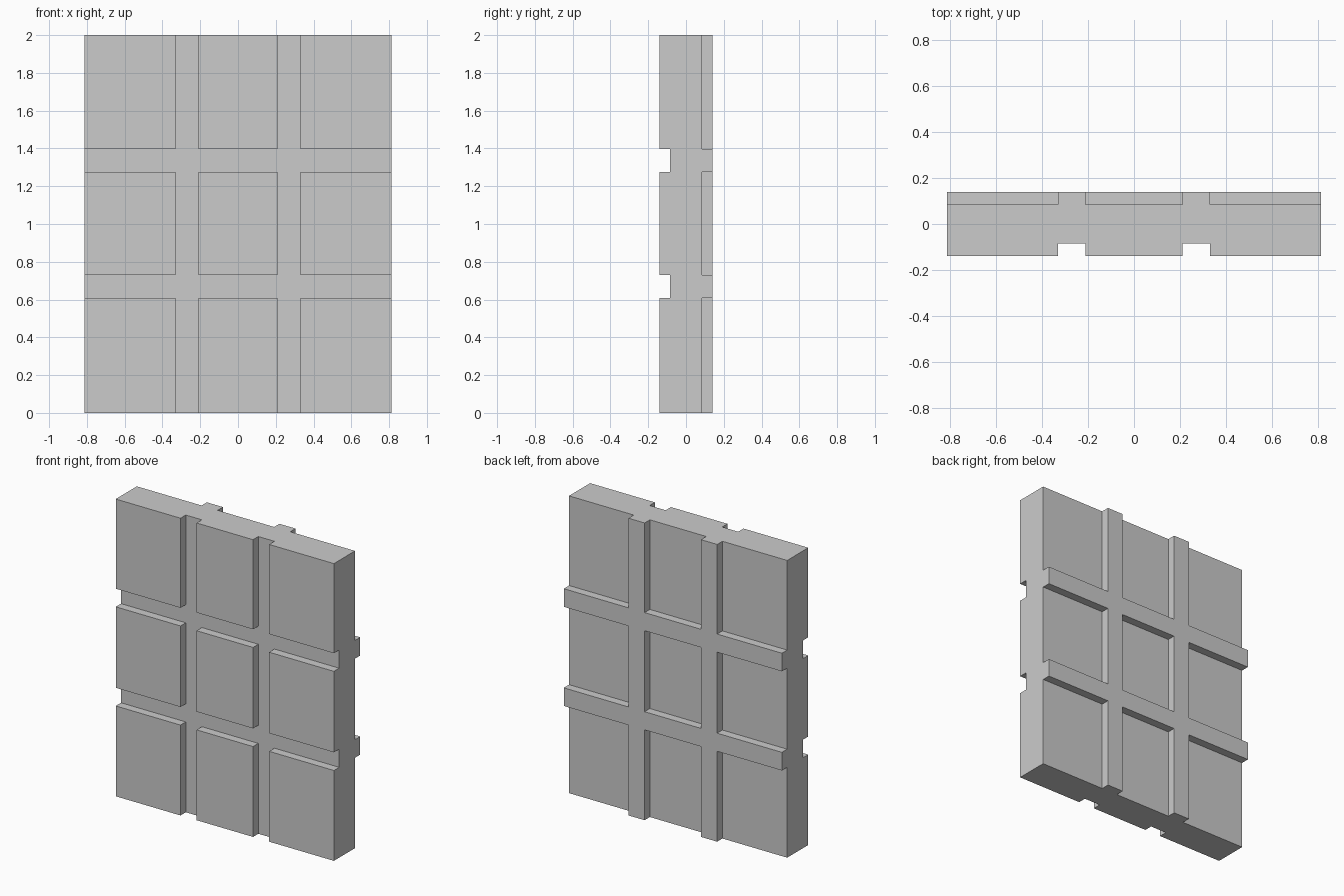
import bpy
import bmesh

if "Cube" in bpy.data.objects:
    bpy.data.objects.remove(bpy.data.objects["Cube"])

# Grid lines: odd columns/rows are the grooves (front) and ribs (back)
XS = [-0.812, -0.33, -0.21, 0.21, 0.33, 0.812]
ZS = [0, 0.608, 0.73, 1.275, 1.397, 2]
CORE, OUTER = 0.084, 0.14


def is_bar(face):
    """True when the face lies in a groove / rib strip."""
    c = face.calc_center_median()
    in_strip = lambda v, g: g[1] < v < g[2] or g[3] < v < g[4]
    return in_strip(c.x, XS) or in_strip(c.z, ZS)


bm = bmesh.new()

# Core slab: gridded sheet extruded to thickness
grid = [[bm.verts.new((x, -CORE, z)) for x in XS] for z in ZS]
front = [bm.faces.new((grid[j][i], grid[j][i + 1], grid[j + 1][i + 1], grid[j + 1][i]))
         for j in range(5) for i in range(5)]
ext = bmesh.ops.extrude_face_region(bm, geom=front)["geom"]
back = [g for g in ext if isinstance(g, bmesh.types.BMFace)]
bmesh.ops.translate(bm, verts=list({v for f in back for v in f.verts}), vec=(0, 2 * CORE, 0))

# Nine raised tiles on the front
front = [f for f in bm.faces if all(v.co.y < 0 for v in f.verts)]
tiles = bmesh.ops.extrude_discrete_faces(bm, faces=[f for f in front if not is_bar(f)])["faces"]
for v in {v for f in tiles for v in f.verts}:
    v.co.y = -OUTER

# Crossing ribs on the back
back = [f for f in bm.faces if all(v.co.y > 0 for v in f.verts)]
ext = bmesh.ops.extrude_face_region(bm, geom=[f for f in back if is_bar(f)])["geom"]
for v in [g for g in ext if isinstance(g, bmesh.types.BMVert)]:
    v.co.y = OUTER
# Drop any face left inside under the ribs
inner = [f for f in bm.faces if is_bar(f) and all(abs(v.co.y - CORE) < 1e-5 for v in f.verts)]
bmesh.ops.delete(bm, geom=inner, context='FACES_ONLY')

bmesh.ops.recalc_face_normals(bm, faces=bm.faces[:])
mesh = bpy.data.meshes.new("tiled_panel")
bm.to_mesh(mesh)
bm.free()
panel = bpy.data.objects.new("tiled_panel", mesh)
bpy.context.collection.objects.link(panel)
